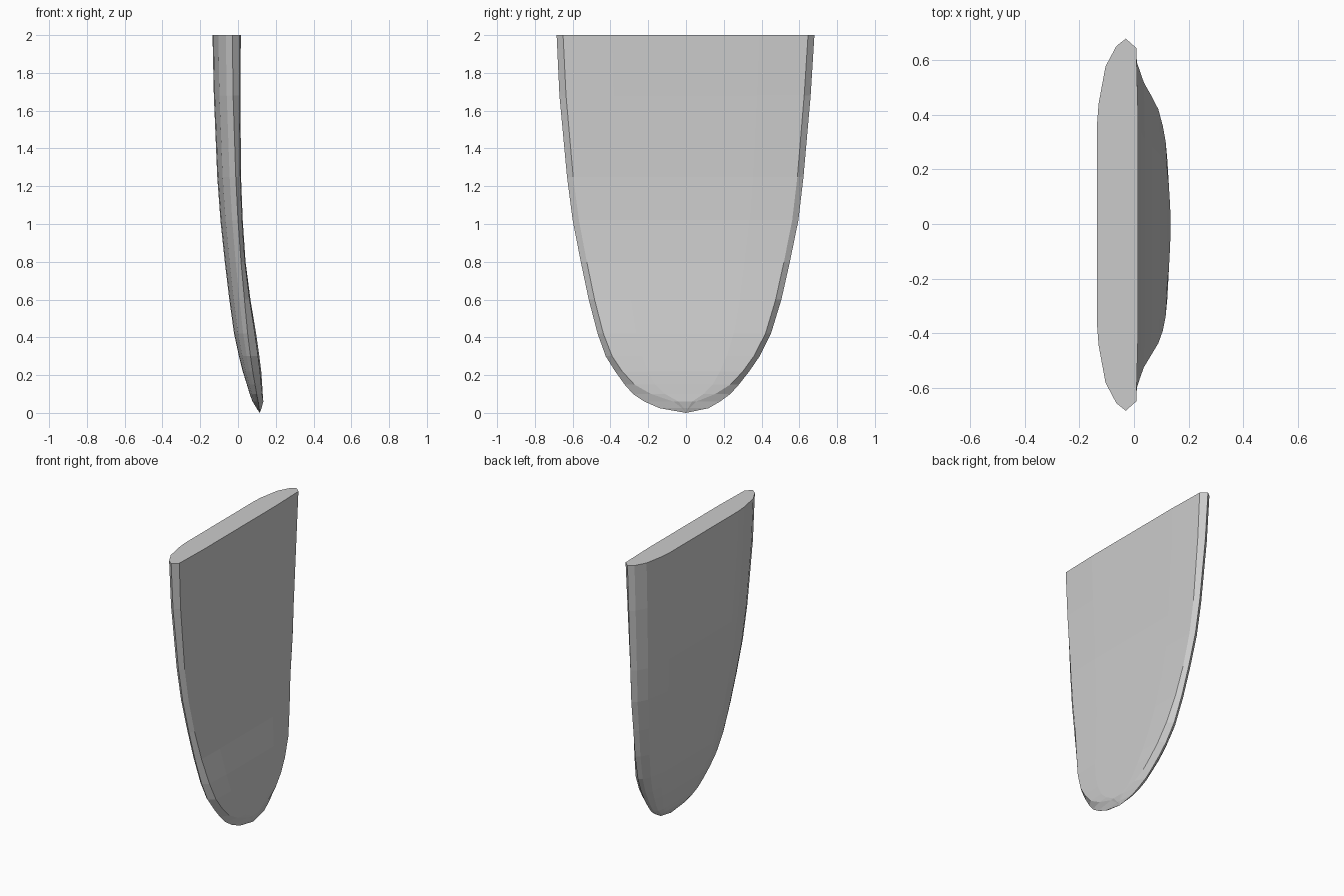
import bpy, bmesh

# Horizontal stations: z, left width, right width, flat-face width ratio,
# back x, rim x, front x
stations = [
    (2.00, .685, .680, .950, -.135, -.030, .015),
    (1.68, .670, .660, .948, -.128, -.026, .013),
    (1.25, .630, .622, .948, -.110, -.012, .016),
    (1.02, .600, .595, .945, -.093,  .000, .025),
    (0.80, .557, .550, .943, -.070,  .016, .040),
    (0.60, .515, .505, .940, -.046,  .034, .066),
    (0.42, .468, .450, .935, -.021,  .051, .096),
    (0.30, .425, .390, .920,  .005,  .066, .113),
    (0.22, .375, .335, .900,  .025,  .078, .123),
    (0.15, .325, .280, .840,  .047,  .090, .128),
    (0.10, .280, .235, .660,  .062,  .099, .131),
    (0.06, .220, .180, .300,  .077,  .107, .134),
    (0.025, .140, .120, .150, .098,  .112, .125),
]

# Rounded back of the section: width ratio, depth ratio from rim to back
back = [(.96, .33), (.85, .71), (.65, .95), (.55, 1.0)]


def section(z, wl, wr, flat, xb, xr, xf):
    def half(w):
        front = [(xf, flat * w * .6), (xf - (xf - xr) * .15, flat * w)]
        rear = [(xr + (xb - xr) * d, r * w) for r, d in back]
        return front + [(xr, w)] + rear
    right = [(x, y, z) for x, y in half(wr)]
    left = [(x, -y, z) for x, y in reversed(half(wl))]
    return right + [(xb, 0, z)] + left + [(xf, 0, z)]


# Curved blade lofted from the cut top down to the rounded tip
bm = bmesh.new()
rings = [[bm.verts.new(p) for p in section(*s)] for s in stations]
n = len(rings[0])
for a, b in zip(rings, rings[1:]):
    for i in range(n):
        j = (i + 1) % n
        bm.faces.new((a[i], a[j], b[j], b[i]))

# Flat cut at the top and pointed lower tip
bm.faces.new(rings[0])
tip = bm.verts.new((.115, 0, 0))
for i in range(n):
    bm.faces.new((rings[-1][i], rings[-1][(i + 1) % n], tip))
bmesh.ops.recalc_face_normals(bm, faces=bm.faces[:])

mesh = bpy.data.meshes.new("curved_blade")
bm.to_mesh(mesh)
bm.free()
blade = bpy.data.objects.new("curved_blade", mesh)
bpy.context.collection.objects.link(blade)
